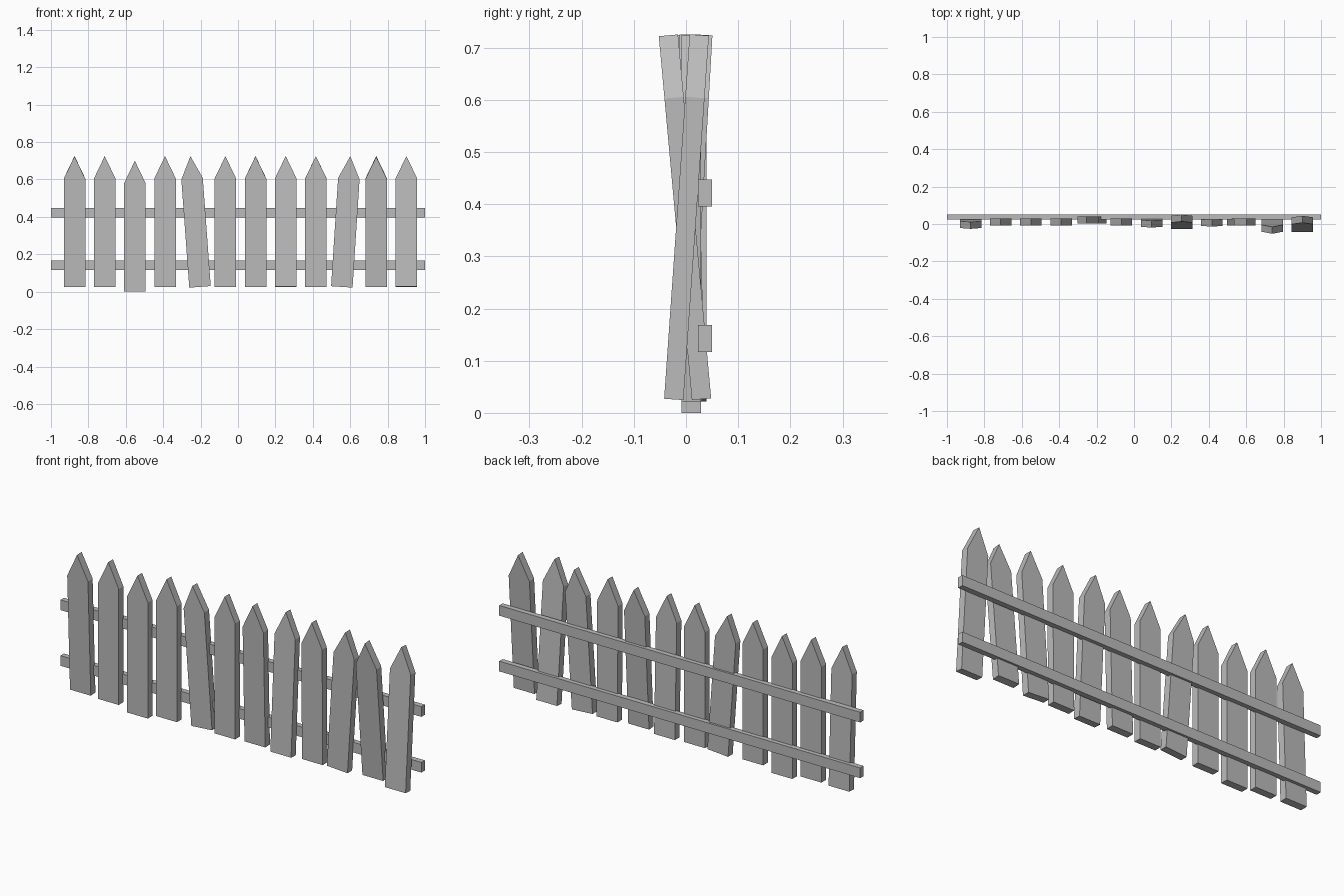
import bpy
import bmesh
from math import radians

cube = bpy.data.objects.get("Cube")
if cube:
    bpy.data.objects.remove(cube, do_unlink=True)

# Single grey paint
grey = bpy.data.materials.new("fence_grey")
grey.use_nodes = True
grey.diffuse_color = (0.5, 0.5, 0.5, 1)
grey.node_tree.nodes["Principled BSDF"].inputs["Base Color"].default_value = (0.5, 0.5, 0.5, 1)


def extruded(name, outline, depth, location, rotation=(0, 0, 0)):
    """Flat outline in x-z, given thickness along y."""
    bm = bmesh.new()
    face = bm.faces.new([bm.verts.new((x, -depth / 2, z)) for x, z in outline])
    result = bmesh.ops.extrude_face_region(bm, geom=[face])
    moved = [v for v in result["geom"] if isinstance(v, bmesh.types.BMVert)]
    bmesh.ops.translate(bm, verts=moved, vec=(0, depth, 0))
    bmesh.ops.recalc_face_normals(bm, faces=bm.faces)
    mesh = bpy.data.meshes.new(name)
    bm.to_mesh(mesh)
    bm.free()
    mesh.materials.append(grey)
    obj = bpy.data.objects.new(name, mesh)
    obj.location = location
    obj.rotation_euler = rotation
    bpy.context.collection.objects.link(obj)


# Pointed pickets, evenly spaced
W, H, SHOULDER = 0.0575, 0.35, 0.23
picket = [(-W, -H), (W, -H), (W, SHOULDER), (0, H), (-W, SHOULDER)]

# Crooked pickets: index -> (y, height shift, forward lean, sideways lean)
crooked = {
    0: (0.006, 0, 2.2, 0),
    2: (0.010, -0.025, 0, 0),
    4: (0.021, 0, 0, -4.2),
    6: (0.009, 0, 1.5, 0),
    7: (0.012, 0, -3.3, 0),
    8: (0.009, 0, 0.5, 0),
    9: (0.010, 0, 0, 3.7),
    10: (-0.002, 0, 5.2, 0),
    11: (0.001, 0, -4.0, 0),
}
for i in range(12):
    y, dz, lean, side = crooked.get(i, (0.010, 0, 0, 0))
    extruded(f"picket_{i + 1}", picket, 0.037,
             (-0.874 + 0.1613 * i, y, 0.375 + dz),
             (radians(lean), radians(side), 0))

# Two rails along the back
rail = [(-1, -0.0255), (1, -0.0255), (1, 0.0255), (-1, 0.0255)]
for name, z in (("lower_rail", 0.1425), ("upper_rail", 0.4215)):
    extruded(name, rail, 0.027, (0, 0.0365, z))
